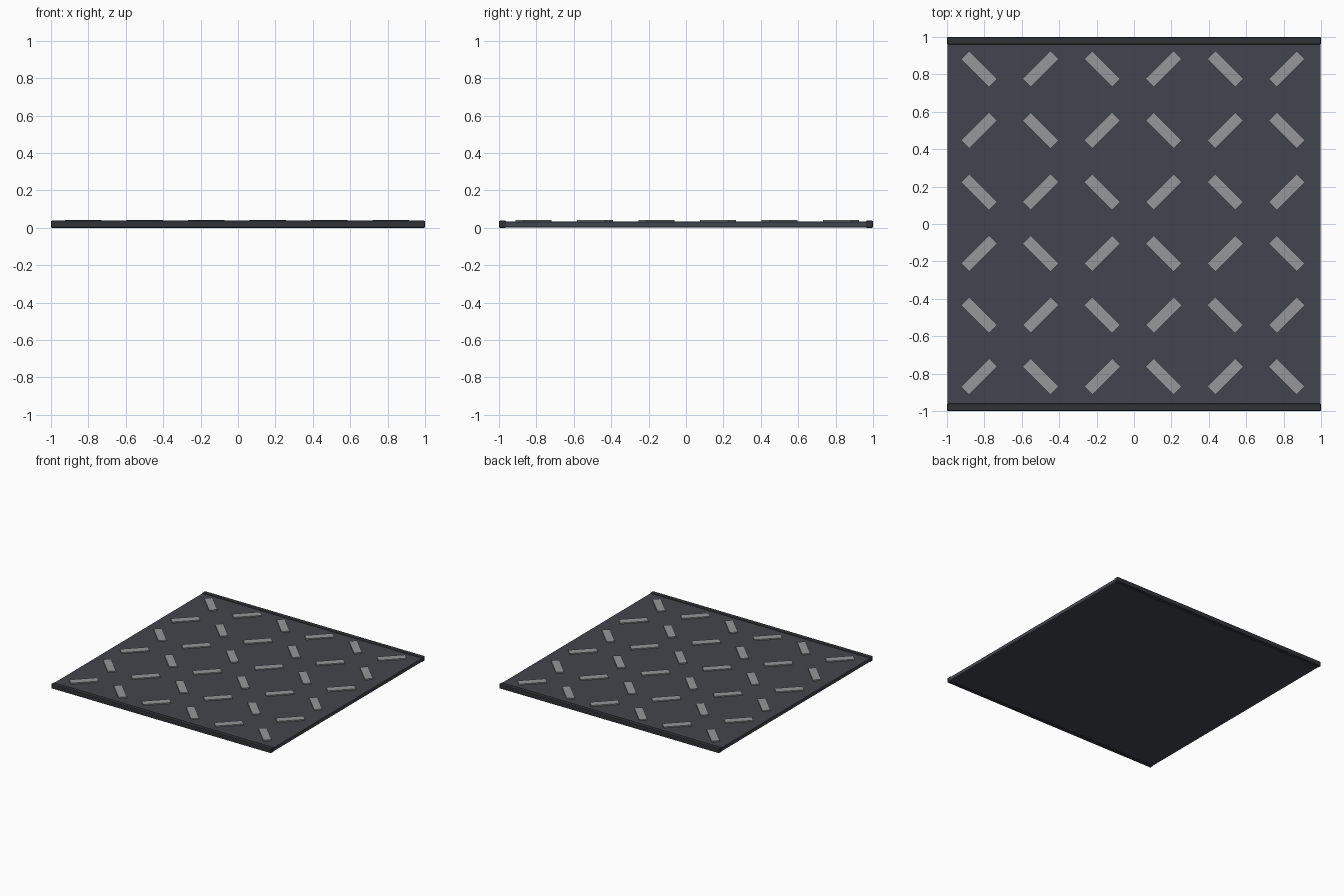
import bpy, math

if "Cube" in bpy.data.objects:
    bpy.data.objects.remove(bpy.data.objects["Cube"])


def material(name, color):
    m = bpy.data.materials.new(name)
    m.diffuse_color = (*color, 1)
    m.use_nodes = True
    m.node_tree.nodes["Principled BSDF"].inputs["Base Color"].default_value = m.diffuse_color
    return m


def box(name, loc, size, mat, bevel=0, turn=0):
    bpy.ops.mesh.primitive_cube_add(size=1, location=loc)
    ob = bpy.context.object
    ob.name = name
    ob.scale = size
    bpy.ops.object.transform_apply(location=False, rotation=False, scale=True)
    ob.rotation_euler.z = turn
    ob.data.materials.append(mat)
    if bevel:
        mod = ob.modifiers.new("bevel", 'BEVEL')
        mod.width = bevel
        mod.segments = 2
    return ob


plate_mat = material("dark_steel", (0.055, 0.06, 0.075))
rail_mat = material("black_steel", (0.03, 0.032, 0.037))
tread_mat = material("worn_steel", (0.3, 0.31, 0.33))

# Floor plate
box("floor_plate", (0, 0, 0.018), (1.996, 1.99, 0.03), plate_mat, 0.003)

# Edge rails along front and back
for name, s in (("front_rail", -1), ("back_rail", 1)):
    box(name, (0, s * 0.98, 0.019), (2, 0.04, 0.038), rail_mat, 0.006)

# Raised tread bars in a checkerboard of diagonals
for row in range(6):
    for col in range(6):
        turn = math.radians(-45 if (row + col) % 2 == 0 else 45)
        x, y = -0.828 + 0.329 * col, 0.829 - 0.329 * row
        box(f"tread_bar_{row}_{col}", (x, y, 0.036), (0.212, 0.062, 0.012),
            tread_mat, 0, turn)
